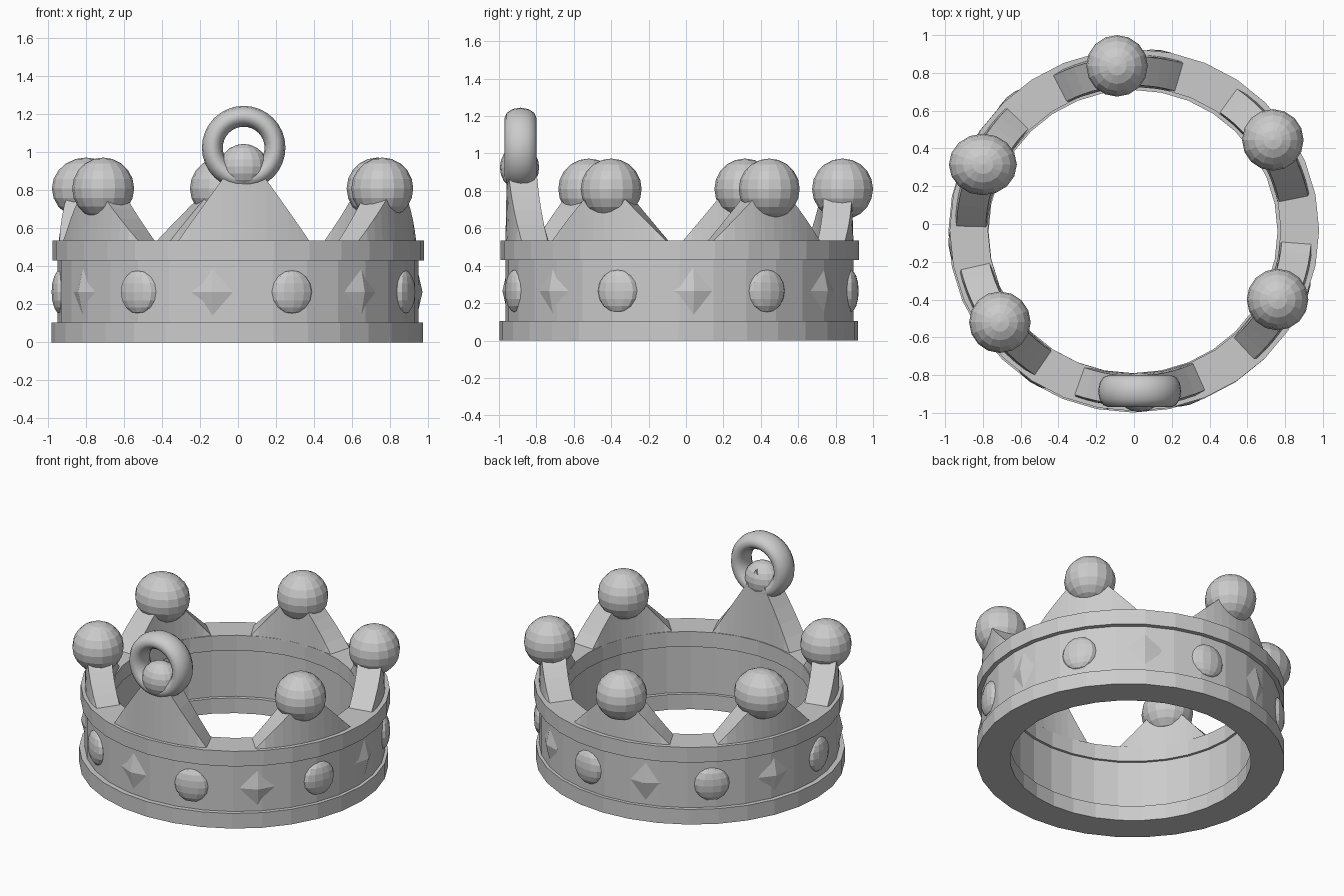
import bpy, bmesh, math
from math import sin, cos, radians
from mathutils import Matrix, Vector

if "Cube" in bpy.data.objects:
    bpy.data.objects.remove(bpy.data.objects["Cube"])

metal = bpy.data.materials.new("grey metal")
metal.use_nodes = True
GREY = (0.6, 0.6, 0.6, 1)
metal.diffuse_color = GREY
metal.node_tree.nodes["Principled BSDF"].inputs["Base Color"].default_value = GREY

SIDES = 32
CENTRE_Y = -0.035
SQUASH = 0.98  # the hoop is slightly oval


def finish(name, bm, smooth=None):
    bmesh.ops.recalc_face_normals(bm, faces=bm.faces)
    mesh = bpy.data.meshes.new(name)
    bm.to_mesh(mesh)
    bm.free()
    mesh.materials.append(metal)
    ob = bpy.data.objects.new(name, mesh)
    bpy.context.collection.objects.link(ob)
    if smooth:
        bpy.ops.object.select_all(action='DESELECT')
        ob.select_set(True)
        bpy.context.view_layer.objects.active = ob
        bpy.ops.object.shade_smooth_by_angle(angle=radians(smooth))
    return ob


def polar(r, degrees, z):
    a = radians(degrees)
    return Vector((r * cos(a), CENTRE_Y + SQUASH * r * sin(a), z))


def skin(bm, rows, closed):
    """Join a row of equal cross-sections; cap the ends when open."""
    rows = [[bm.verts.new(p) for p in row] for row in rows]
    n = len(rows[0])
    pairs = list(zip(rows, rows[1:]))
    if closed:
        pairs.append((rows[-1], rows[0]))
    else:
        bm.faces.new(rows[0])
        bm.faces.new(rows[-1])
    for a, b in pairs:
        for i in range(n):
            j = (i + 1) % n
            bm.faces.new((a[i], a[j], b[j], b[i]))


def hoop(name, inner, outer, low, high, shift=0):
    bm = bmesh.new()
    section = [(inner, low), (outer, low), (outer, high), (inner, high)]
    skin(bm, [[polar(r, 360 * k / SIDES, z) for r, z in section]
              for k in range(SIDES)], True)
    ob = finish(name, bm)
    ob.location = (shift, shift, 0)


def ball(name, place, size, turn=0, segments=16, rings=10):
    bm = bmesh.new()
    bmesh.ops.create_uvsphere(bm, u_segments=segments, v_segments=rings, radius=1)
    bm.transform(Matrix.Translation(place) @ Matrix.Rotation(radians(turn), 4, 'Z')
                 @ Matrix.Diagonal((*size, 1)))
    finish(name, bm)


def spike(name, angle, half, apex):
    """Triangular point that follows the curve of the hoop."""
    bm = bmesh.new()
    base, steps, rows = 0.52, 6, []
    for k in range(-steps, steps + 1):
        t = k / steps
        top = base + 0.015 + (apex - base) * (1 - abs(t))
        a = angle + half * t
        rows.append([polar(0.775, a, base), polar(0.95, a, base),
                     polar(0.94, a, top), polar(0.785, a, top)])
    skin(bm, rows, False)
    finish(name, bm)


# Hoop: a plain band between two projecting rims
hoop("band", 0.79, 0.95, 0.09, 0.45)
hoop("bottom_rim", 0.765, 0.978, 0.0, 0.105, -0.005)
hoop("top_rim", 0.775, 0.978, 0.43, 0.535, 0.002)

# Five points topped with large balls
for i, (angle, x, y, wide) in enumerate([
        (33, 0.735, 0.445, 0.163), (95.5, -0.09, 0.837, 0.163),
        (157, -0.80, 0.315, 0.18), (214.5, -0.71, -0.52, 0.163),
        (334, 0.76, -0.40, 0.163)]):
    spike(f"point_{i + 1}", angle, 21.5, 0.86)
    ball(f"point_ball_{i + 1}", (x, y, 0.81), (wide, 0.163, 0.163))

# Taller front point with a small ball and a hanging loop
spike("front_point", 272, 21.5, 1.0)
ball("front_ball", (0.03, -0.89, 0.925), (0.125, 0.105, 0.12))
bm = bmesh.new()
rows = []
for k in range(32):
    a = radians(360 * k / 32)
    row = []
    for m in range(12):
        b = radians(30 * m)
        r = 0.165 + 0.055 * cos(b)
        row.append((0.03 + r * cos(a), -0.885 + 0.085 * sin(b), 1.025 + r * sin(a)))
    rows.append(row)
skin(bm, rows, True)
finish("hanging_loop", bm, 60)

# Alternating diamond and round gems around the band
for k in range(14):
    angle = -98.2 + 360 * k / 14
    place = polar(0.94, angle, 0.265)
    if k % 2:
        ball(f"round_gem_{k}", place, (0.045, 0.112, 0.115), angle, 12, 8)
    else:
        bm = bmesh.new()
        bmesh.ops.create_uvsphere(bm, u_segments=4, v_segments=2, radius=1)
        bm.transform(Matrix.Translation(place) @ Matrix.Rotation(radians(angle), 4, 'Z')
                     @ Matrix.Diagonal((0.035, 0.112, 0.152, 1)))
        finish(f"diamond_gem_{k}", bm)
